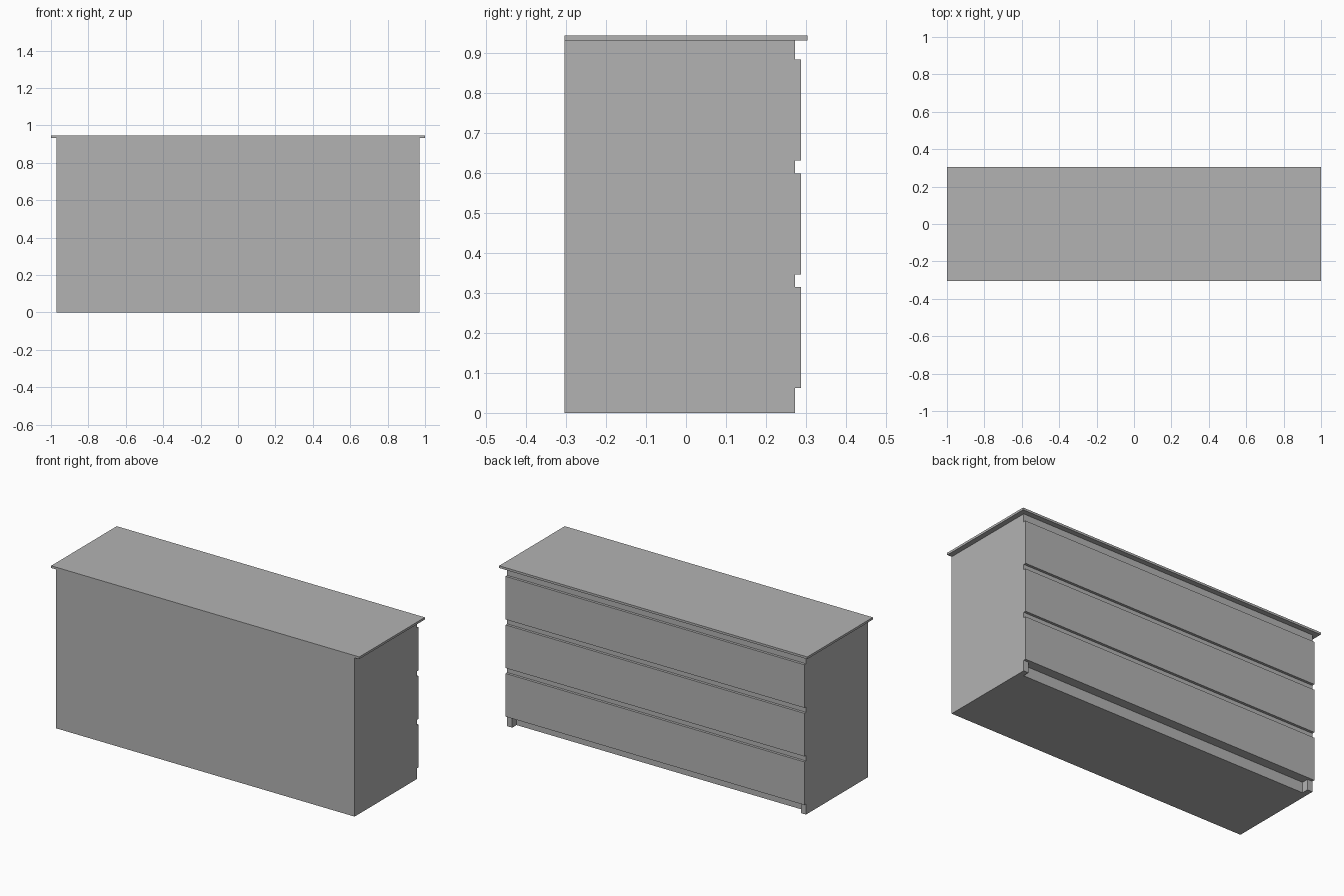
import bpy

old = bpy.data.objects.get("Cube")
if old:
    bpy.data.objects.remove(old, do_unlink=True)

grey = bpy.data.materials.new("plain grey")
grey.use_nodes = True
colour = (0.45, 0.45, 0.45, 1)
grey.diffuse_color = colour
grey.node_tree.nodes["Principled BSDF"].inputs["Base Color"].default_value = colour


def box(name, low, high):
    """Flat-sided box between two opposite corners."""
    bpy.ops.mesh.primitive_cube_add(size=1)
    ob = bpy.context.object
    ob.name = name
    ob.data.materials.append(grey)
    for v in ob.data.vertices:
        v.co = [h if c > 0 else l for c, l, h in zip(v.co, low, high)]
    return ob


HALF_WIDTH = 0.97
BACK = -0.304
FACE = 0.273          # carcass face behind the drawer fronts
BODY_TOP = 0.932
PLINTH = 0.062        # height of the recessed base
PANEL = 0.033         # thickness of the side panels

# Carcass, with the base set back between the side panels
carcass = box("carcass", (-HALF_WIDTH, BACK, 0), (HALF_WIDTH, FACE, BODY_TOP))
inner = HALF_WIDTH - PANEL
recess = box("plinth_cutter", (-inner, FACE - 0.04, -0.1), (inner, FACE + 0.1, PLINTH))
recess.hide_render = True
cut = carcass.modifiers.new("plinth recess", "BOOLEAN")
cut.operation = "DIFFERENCE"
cut.solver = "EXACT"
cut.object = recess
bpy.ops.object.select_all(action="DESELECT")
bpy.context.view_layer.objects.active = carcass
carcass.select_set(True)
bpy.ops.object.modifier_apply(modifier=cut.name)
bpy.data.objects.remove(recess, do_unlink=True)

# Three full-width drawer fronts with finger gaps between them
DRAWER, GAP = 0.253, 0.032
for i, level in enumerate(("lower", "middle", "upper")):
    z = PLINTH + i * (DRAWER + GAP)
    box(level + "_drawer_front", (-HALF_WIDTH, FACE, z),
        (HALF_WIDTH, FACE + 0.015, z + DRAWER))

# Overhanging top board
box("top_board", (-1, BACK, BODY_TOP), (1, 0.304, 0.945))
